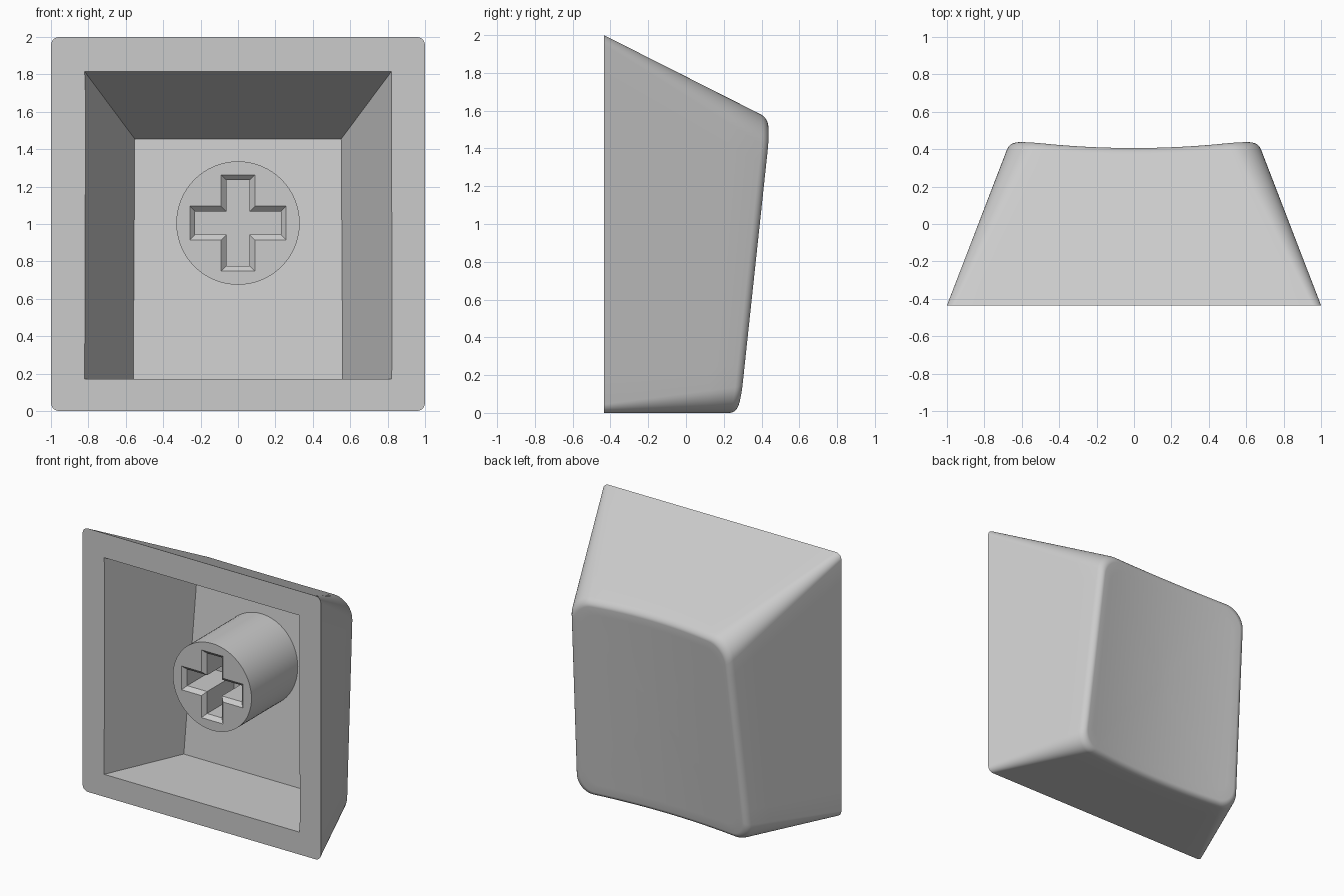
import bpy, bmesh, math
from mathutils import Vector

cube = bpy.data.objects.get("Cube")
if cube:
    bpy.data.objects.remove(cube, do_unlink=True)

grey = bpy.data.materials.new("light grey plastic")
grey.use_nodes = True
COLOR = (0.6, 0.6, 0.6, 1)
grey.diffuse_color = COLOR
grey.node_tree.nodes["Principled BSDF"].inputs["Base Color"].default_value = COLOR

FRONT = -0.435   # plane of the open rim
FILLET = 0.045   # rounding between walls and dished face


def make_object(name, bm):
    bmesh.ops.recalc_face_normals(bm, faces=bm.faces)
    mesh = bpy.data.meshes.new(name)
    bm.to_mesh(mesh)
    bm.free()
    mesh.materials.append(grey)
    obj = bpy.data.objects.new(name, mesh)
    bpy.context.collection.objects.link(obj)
    return obj


def loft(name, rings):
    """Bridge equal-length rings of points and cap both ends."""
    bm = bmesh.new()
    rows = [[bm.verts.new(p) for p in ring] for ring in rings]
    n = len(rows[0])
    for a, b in zip(rows, rows[1:]):
        for i in range(n):
            j = (i + 1) % n
            bm.faces.new((a[i], a[j], b[j], b[i]))
    bm.faces.new(rows[0])
    bm.faces.new(rows[-1])
    return make_object(name, bm)


def activate(obj):
    bpy.ops.object.select_all(action='DESELECT')
    obj.select_set(True)
    bpy.context.view_layer.objects.active = obj


def cut(obj, cutter):
    cutter.hide_render = True
    mod = obj.modifiers.new("cut", 'BOOLEAN')
    mod.operation = 'DIFFERENCE'
    mod.solver = 'EXACT'
    mod.object = cutter
    activate(obj)
    bpy.ops.object.modifier_apply(modifier=mod.name)
    bpy.data.objects.remove(cutter, do_unlink=True)


def outline(half_w, z0, z1, r, arc=10, side=12):
    """Rounded rectangle in x and z, with divided straight sides."""
    w, pts = half_w - r, []
    centers = [(w, z1 - r), (-w, z1 - r), (-w, z0 + r), (w, z0 + r)]
    for k, (cx, cz) in enumerate(centers):
        for i in range(arc + 1):
            a = math.pi / 2 * (k + i / arc)
            pts.append((cx + r * math.cos(a), cz + r * math.sin(a)))
        nx, nz = centers[(k + 1) % 4]
        a = math.pi / 2 * (k + 1)
        for i in range(1, side):
            t = i / side
            pts.append((cx + (nx - cx) * t + r * math.cos(a),
                        cz + (nz - cz) * t + r * math.sin(a)))
    return pts


def section(y, inset=0.0):
    """Cross-section of the tapered walls at depth y."""
    d = y - FRONT
    r = 0.045 + 0.13 * d
    return outline(1 - 0.385 * d - inset, inset, 2 - 0.505 * d - inset, r - inset * 0.5)


def dish(x, z):
    return 0.232 + 0.113 * z + 0.042 * (x / 0.62) ** 2


def ring_under_dish(inset, drop):
    """Wall outline lying the given drop below the dished face."""
    ring = []
    for i in range(len(section(FRONT))):
        y = 0.3
        for _ in range(6):
            x, z = section(y, inset)[i]
            y = dish(x, z) - drop
        ring.append(Vector((x, y, z)))
    return ring


# Cap shell: tapered walls, rounded edge and dished face
base = [Vector((x, FRONT, z)) for x, z in section(FRONT)]
fillet = []
for k in range(7):
    a = math.pi / 2 * k / 6
    fillet.append(ring_under_dish(FILLET * (1 - math.cos(a)) * 0.8,
                                  FILLET * (1 - math.sin(a))))
walls = [[p.lerp(q, t / 5) for p, q in zip(base, fillet[0])] for t in range(5)]
face = []
for s in (0.92, 0.75, 0.55, 0.35, 0.15, 0.03):
    ring = []
    for p in fillet[-1]:
        x, z = p.x * s, 0.8 + (p.z - 0.8) * s
        ring.append(Vector((x, dish(x, z), z)))
    face.append(ring)
cap = loft("cap_shell", walls + fillet + face)

# Hollow inside, tapering to a sloped floor
mouth = [Vector((x, FRONT, z)) for x, z in
         ((-0.82, 0.17), (0.82, 0.17), (0.82, 1.815), (-0.82, 1.815))]
floor = [Vector(p) for p in ((-0.56, 0.15, 0.17), (0.56, 0.15, 0.17),
                             (0.552, 0.295, 1.455), (-0.552, 0.295, 1.455))]
outer = [m + (m - f) * 0.1 for m, f in zip(mouth, floor)]
cut(cap, loft("cavity_cutter", [outer, floor]))

# Round stem rising from the floor
STEM_FRONT, STEM_Z, SIDES = -0.31, 1.005, 64


def circle(y):
    return [(0.33 * math.cos(math.tau * i / SIDES), y,
             STEM_Z + 0.33 * math.sin(math.tau * i / SIDES)) for i in range(SIDES)]


stem = loft("stem", [circle(STEM_FRONT), circle(0.29)])


# Cross-shaped socket with a chamfered mouth
def cross(y, inset):
    a, b = 0.09 - inset, 0.257 - inset
    quarter = [(b, -a), (b, a), (a, a)]
    pts = []
    for k in range(4):
        c, s = round(math.cos(k * math.pi / 2)), round(math.sin(k * math.pi / 2))
        pts += [(c * x - s * z, y, STEM_Z + s * x + c * z) for x, z in quarter]
    return pts


cut(stem, loft("socket_cutter", [cross(STEM_FRONT - 0.03, -0.03),
                                 cross(STEM_FRONT + 0.028, 0.028),
                                 cross(STEM_FRONT + 0.35, 0.028)]))

for obj in (cap, stem):
    activate(obj)
    bpy.ops.object.shade_smooth_by_angle(angle=math.radians(30))
